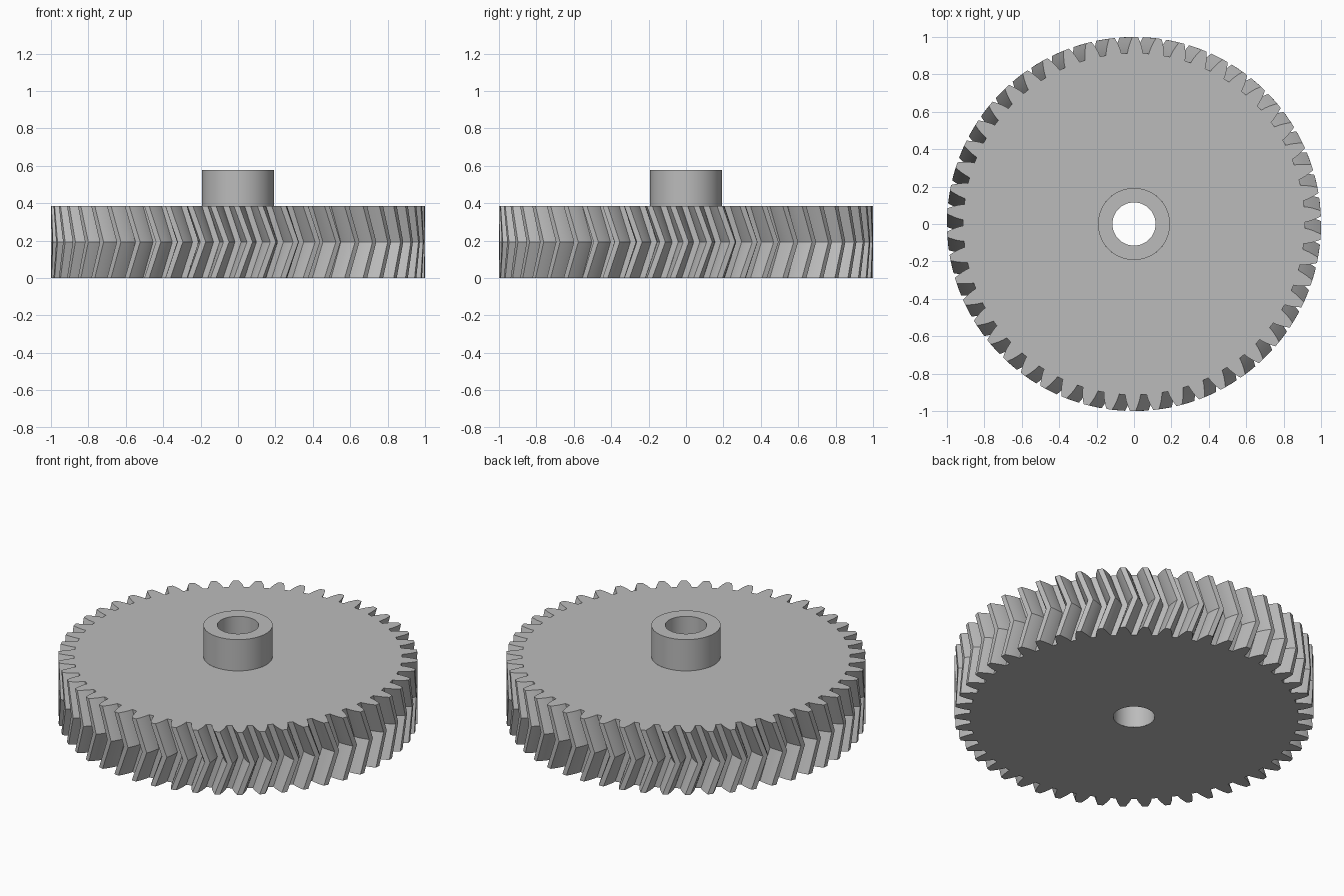
import bpy, bmesh, math

if "Cube" in bpy.data.objects:
    bpy.data.objects.remove(bpy.data.objects["Cube"])

TEETH = 50
M = 2 / (TEETH + 2)              # gear module, outer radius is 1
PITCH, ROOT, TIP = M * TEETH / 2, M * (TEETH / 2 - 1.25), 1.0
THICK, HUB_TOP = 10 * M, 15 * M
BORE_R, HUB_R = 3 * M, 5 * M
TWIST = math.radians(200 / TEETH)
PRESSURE = math.radians(20)
STEPS = 5

grey = bpy.data.materials.new("grey metal")
grey.use_nodes = True
colour = (0.5, 0.5, 0.5, 1)
grey.diffuse_color = colour
grey.node_tree.nodes["Principled BSDF"].inputs["Base Color"].default_value = colour


def involute(r):
    """Polar angle of the involute flank at radius r."""
    t = math.sqrt(max((r / (PITCH * math.cos(PRESSURE))) ** 2 - 1, 0))
    return t - math.atan(t)


def tooth_outline():
    """Closed (radius, angle) outline of all teeth, counter-clockwise."""
    half = math.pi / (2 * TEETH) + involute(PITCH)
    radii = [ROOT + (TIP - ROOT) * i / STEPS for i in range(STEPS + 1)]
    flank = [(r, half - involute(r)) for r in radii]
    tooth = [(r, -a) for r, a in flank] + [(r, a) for r, a in reversed(flank)]
    step = 2 * math.pi / TEETH
    return [(r, a + k * step) for k in range(TEETH) for r, a in tooth]


def circle(radius, sides):
    return [(radius, 2 * math.pi * i / sides) for i in range(sides)]


def skin(name, rings):
    """Join successive (outline, twist, height) rings with quads."""
    bm = bmesh.new()
    loops = [[bm.verts.new((r * math.cos(a + turn), r * math.sin(a + turn), z))
              for r, a in outline] for outline, turn, z in rings]
    for low, high in zip(loops, loops[1:]):
        n = len(low)
        for i in range(n):
            j = (i + 1) % n
            bm.faces.new((low[i], low[j], high[j], high[i]))
    mesh = bpy.data.meshes.new(name)
    bm.to_mesh(mesh)
    bm.free()
    obj = bpy.data.objects.new(name, mesh)
    bpy.context.collection.objects.link(obj)
    mesh.materials.append(grey)
    bpy.ops.object.select_all(action="DESELECT")
    obj.select_set(True)
    bpy.context.view_layer.objects.active = obj
    bpy.ops.object.shade_smooth_by_angle(angle=math.radians(25))
    return obj


# Herringbone gear wheel: two mirrored twisted halves
teeth = tooth_outline()
inner = [(BORE_R, a) for r, a in teeth]
collar = [(HUB_R, a) for r, a in teeth]
skin("gear_wheel", [(inner, -TWIST, 0), (teeth, -TWIST, 0), (teeth, 0, THICK / 2),
                    (teeth, -TWIST, THICK), (collar, -TWIST, THICK)])

# Hub with the shaft bore running through the wheel
outer, bore = circle(HUB_R, 96), circle(BORE_R, 96)
skin("hub", [(outer, 0, THICK), (outer, 0, HUB_TOP), (bore, 0, HUB_TOP), (bore, 0, 0)])
